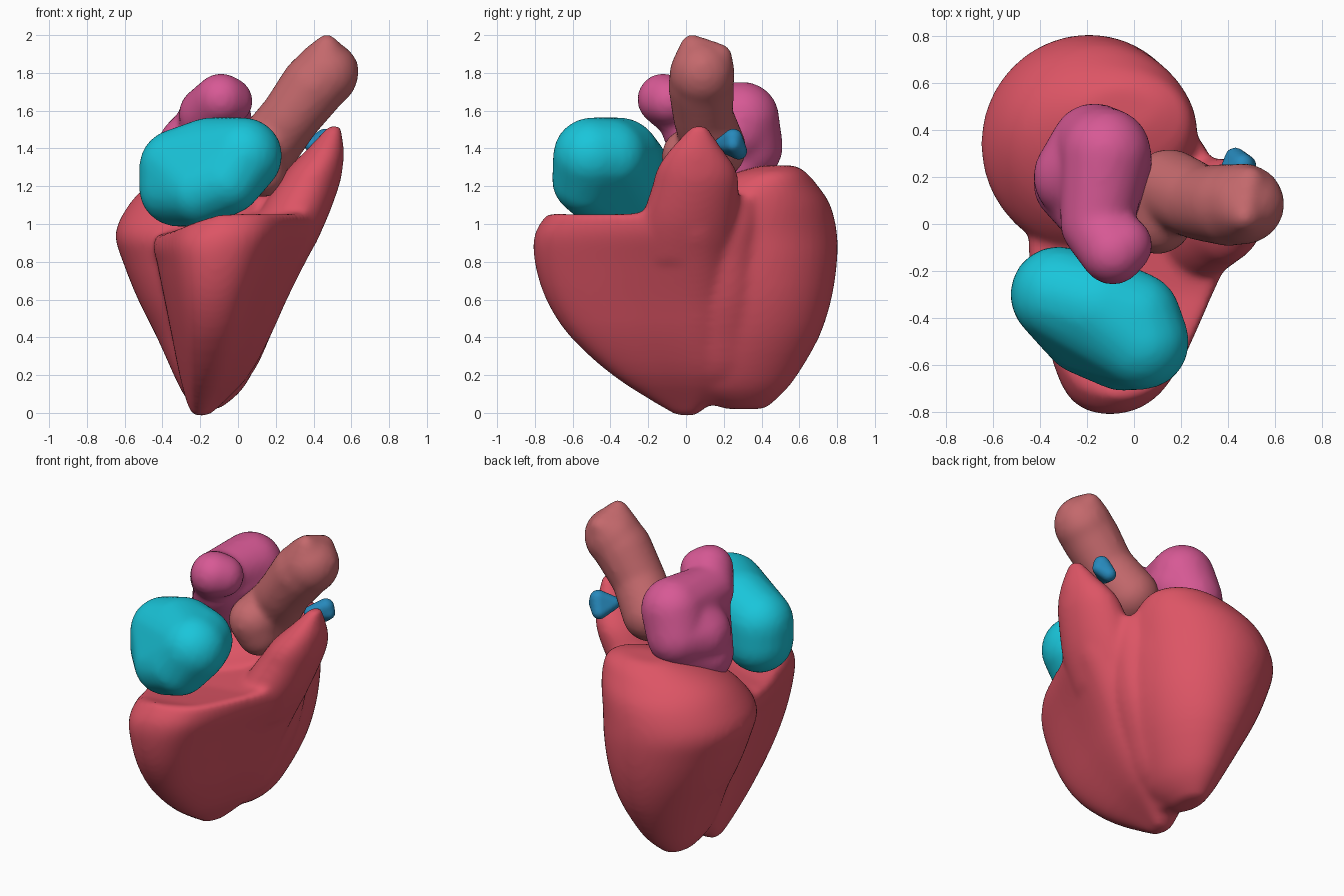
import bpy, bmesh, math

if "Cube" in bpy.data.objects:
    bpy.data.objects.remove(bpy.data.objects["Cube"])


def finish(name, bm, color, voxel, smooth):
    """Fuse overlapping closed volumes into one smooth organic skin."""
    bmesh.ops.recalc_face_normals(bm, faces=bm.faces)
    me = bpy.data.meshes.new(name)
    bm.to_mesh(me)
    bm.free()
    ob = bpy.data.objects.new(name, me)
    bpy.context.collection.objects.link(ob)
    mat = bpy.data.materials.new(name + "_color")
    mat.diffuse_color = (*color, 1)
    mat.use_nodes = True
    mat.node_tree.nodes["Principled BSDF"].inputs["Base Color"].default_value = mat.diffuse_color
    me.materials.append(mat)
    rm = ob.modifiers.new("fuse", 'REMESH')
    rm.mode = 'VOXEL'
    rm.voxel_size = voxel
    rm.use_smooth_shade = True
    sm = ob.modifiers.new("soften", 'SMOOTH')
    sm.factor = 0.5
    sm.iterations = smooth
    return ob


def blob(name, groups, color, voxel=0.018, smooth=10):
    """Each group of (x, y, z, radius) spheres is wrapped in a convex hull."""
    bm = bmesh.new()
    for group in groups:
        part = bmesh.new()
        for x, y, z, r in group:
            res = bmesh.ops.create_icosphere(part, subdivisions=3, radius=r)
            bmesh.ops.translate(part, verts=res["verts"], vec=(x, y, z))
        pts = [v.co.copy() for v in part.verts]
        part.free()
        new = [bm.verts.new(p) for p in pts]
        hull = bmesh.ops.convex_hull(bm, input=new)
        junk = {g for g in hull["geom_interior"] + hull["geom_unused"]
                if isinstance(g, bmesh.types.BMVert)}
        bmesh.ops.delete(bm, geom=list(junk), context='VERTS')
    return finish(name, bm, color, voxel, smooth)


def chain(spheres):
    return [spheres[i:i + 2] for i in range(len(spheres) - 1)]


def catmull(a, b, c, d, t):
    return tuple(0.5 * (2 * q + (r - p) * t + (2 * p - 5 * q + 4 * r - s) * t * t
                        + (3 * q - p - 3 * r + s) * t ** 3)
                 for p, q, r, s in zip(a, b, c, d))


def closed_curve(pts, steps=5):
    n = len(pts)
    return [catmull(pts[i - 1], pts[i], pts[(i + 1) % n], pts[(i + 2) % n], k / steps)
            for i in range(n) for k in range(steps)]


def loft(bm, outline, levels, steps=3):
    """Stack a unit outline through boxes (z, x0, x1, y0, y1)."""
    last = len(levels) - 1
    rows = [catmull(levels[max(i - 1, 0)], levels[i], levels[i + 1],
                    levels[min(i + 2, last)], k / steps)
            for i in range(last) for k in range(steps)] + [levels[-1]]
    rings = []
    for z, x0, x1, y0, y1 in rows:
        rings.append([bm.verts.new(((x0 + x1) / 2 + u * (x1 - x0) / 2,
                                    (y0 + y1) / 2 + v * (y1 - y0) / 2, z))
                      for u, v in outline])
    n = len(outline)
    for a, b in zip(rings, rings[1:]):
        for i in range(n):
            j = (i + 1) % n
            bm.faces.new((a[i], a[j], b[j], b[i]))
    bm.faces.new(rings[0][::-1])
    bmesh.ops.triangulate(bm, faces=[bm.faces.new(rings[-1])])


circle = [(math.cos(i * math.tau / 48), math.sin(i * math.tau / 48)) for i in range(48)]
wedge = closed_curve([(-.58, -.89), (-.13, -1), (.31, -.81), (.69, -.16), (1, .59),
                      (.64, .96), (0, 1), (-.8, .78), (-1, .31), (-.82, -.44)])

# Main muscle: front chamber, its rim dipping toward the left
bm = bmesh.new()
loft(bm, wedge, [(-.015, -.24, -.15, -.05, .05), (.05, -.27, -.08, -.16, .12),
                 (.2, -.31, .06, -.39, .21), (.4, -.35, .17, -.61, .24),
                 (.6, -.39, .26, -.74, .26), (.8, -.43, .36, -.80, .27),
                 (.95, -.45, .44, -.80, .27), (1.06, -.44, .47, -.73, .27)])
for v in bm.verts:
    if v.co.z > .8 and v.co.x < -.08:
        v.co.z += (v.co.z - .8) / .26 * .35 * (v.co.x + .08)
# Back chamber, its crown leaning to the back right
loft(bm, circle, [(.02, -.23, -.1, .2, .42), (.1, -.29, 0, .04, .51),
                  (.2, -.34, .07, -.03, .59), (.4, -.43, .16, -.06, .705),
                  (.6, -.53, .22, -.1, .77), (.8, -.61, .25, -.12, .80),
                  (.95, -.65, .26, -.12, .80), (1.1, -.58, .27, -.02, .765),
                  (1.2, -.48, .26, .12, .70), (1.27, -.33, .22, .26, .64),
                  (1.31, -.2, .1, .4, .58)])
# Raised right peak
loft(bm, circle, [(.8, .0, .355, -.25, .25), (1.0, .08, .46, -.24, .27),
                  (1.2, .2, .535, -.18, .28), (1.3, .27, .555, -.15, .26),
                  (1.4, .37, .56, -.08, .19), (1.52, .48, .545, .03, .11)])
# Filler that softens the valley between the chambers
loft(bm, circle, [(.04, -.22, -.1, .0, .36), (.2, -.25, .07, -.02, .4),
                  (.4, -.25, .17, -.02, .42), (.6, -.2, .25, 0, .42),
                  (.8, -.2, .3, 0, .42), (1.0, -.2, .33, .02, .44),
                  (1.15, -.1, .32, .08, .42)])
finish("heart_muscle", bm, (.72, .09, .13), .018, 14)

# Front upper chamber
blob("front_chamber", [[(-.32, -.30, 1.19, .205), (-.32, -.3, 1.3, .205),
                        (-.2, -.45, 1.18, .195), (-.15, -.35, 1.35, .215),
                        (.03, -.5, 1.36, .205), (.0, -.4, 1.36, .2),
                        (-.05, -.53, 1.23, .18)]],
     (.01, .56, .7))

# Rear upper chamber with its forward neck
blob("rear_chamber", chain([(-.05, -.09, 1.65, .13), (-.09, -.12, 1.66, .14),
                            (-.16, .0, 1.58, .155), (-.12, .3, 1.56, .195),
                            (-.17, .33, 1.41, .185), (-.24, .2, 1.4, .19),
                            (-.12, .27, 1.5, .2), (-.15, .02, 1.5, .15),
                            (-.26, .17, 1.26, .17), (-.18, .27, 1.32, .18)]),
     (.68, .1, .3), smooth=14)

# Main artery leaning to the right, cut off at a slant on top
blob("main_artery", chain([(.13, .03, 1.27, .13), (.1, .02, 1.36, .15),
                           (.15, .15, 1.4, .17), (.28, .09, 1.57, .16),
                           (.4, .08, 1.73, .175), (.47, .085, 1.80, .17)])
     + [[(.46, .085, 1.79, .175), (.47, .03, 1.945, .06),
         (.49, .18, 1.89, .065), (.57, .09, 1.83, .07)]],
     (.55, .14, .15))

# Small flap beside the peak
blob("small_flap", [[(.39, .19, 1.42, .04), (.46, .25, 1.455, .05),
                     (.43, .28, 1.385, .045), (.48, .25, 1.42, .04)]],
     (.02, .25, .5), voxel=.009, smooth=4)
